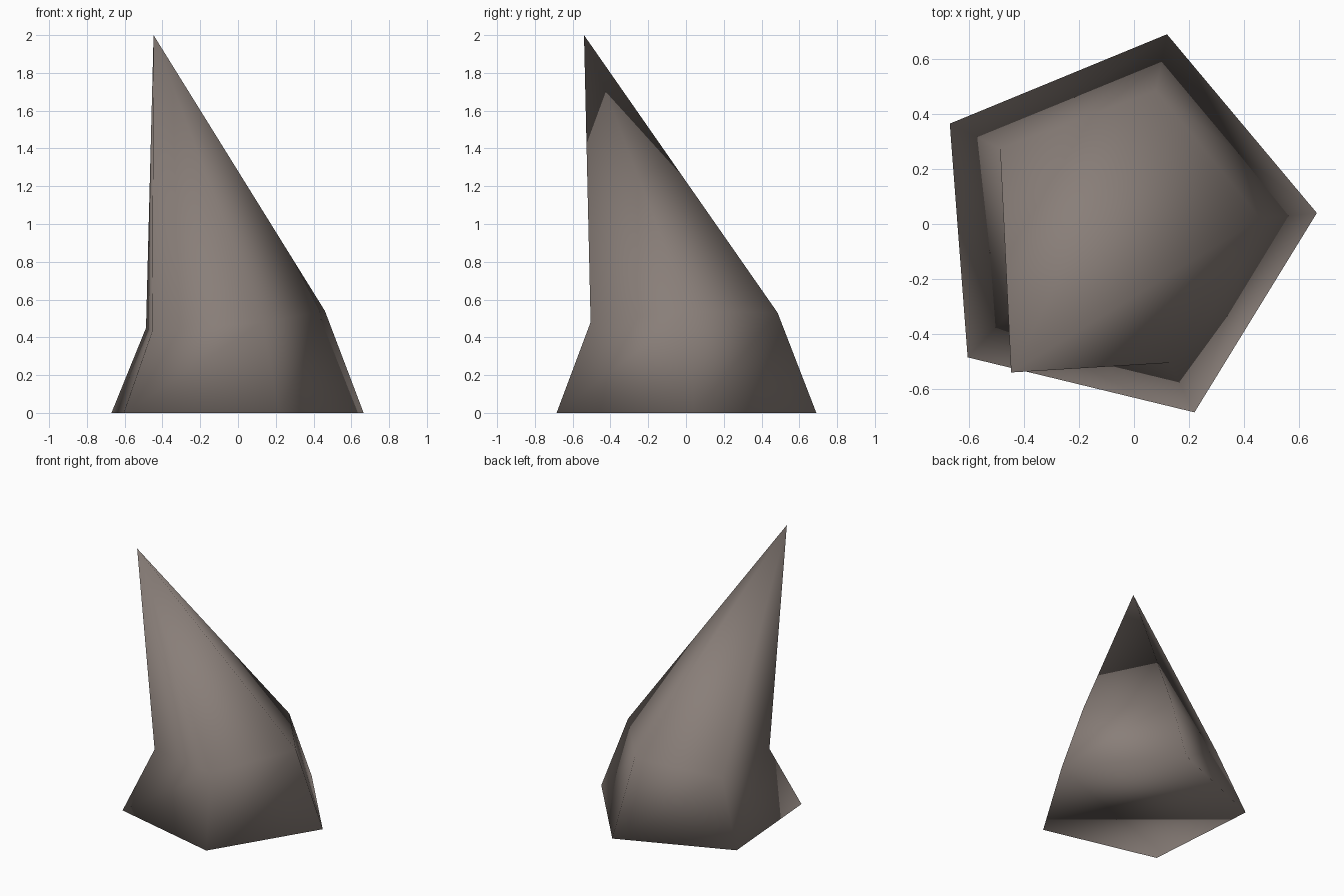
import bpy
import bmesh
from mathutils import Vector

cube = bpy.data.objects.get("Cube")
if cube:
    bpy.data.objects.remove(cube, do_unlink=True)


def make_material(name, colour):
    mat = bpy.data.materials.new(name)
    mat.use_nodes = True
    mat.diffuse_color = colour
    shader = next(n for n in mat.node_tree.nodes if n.type == "BSDF_PRINCIPLED")
    shader.inputs["Base Color"].default_value = colour
    shader.inputs["Roughness"].default_value = 0.9
    return mat


# Five-sided outlines: the wide foot and the narrower shoulder, anticlockwise
foot = [(0.665, 0.04, 0), (0.12, 0.69, 0), (-0.67, 0.365, 0),
        (-0.605, -0.485, 0), (0.22, -0.685, 0)]
shoulder = [(0.46, 0.02, 0.54), (0.08, 0.485, 0.53), (-0.487, 0.275, 0.45),
            (-0.455, -0.325, 0.43), (0.128, -0.505, 0.48)]
tip = Vector((-0.447, -0.54, 2))


def build_spike(name, rings, apex, material):
    """Skin the rings, close the underside and draw the top to one point."""
    bm = bmesh.new()
    loops = [[bm.verts.new(p) for p in ring] for ring in rings]
    top = bm.verts.new(apex)
    count = len(loops[0])
    bm.faces.new(reversed(loops[0]))
    for i in range(count):
        j = (i + 1) % count
        for low, high in zip(loops, loops[1:]):
            bm.faces.new((low[i], low[j], high[j], high[i]))
        bm.faces.new((loops[-1][i], loops[-1][j], top))
    bmesh.ops.recalc_face_normals(bm, faces=bm.faces)
    for face in bm.faces:
        face.smooth = True
    mesh = bpy.data.meshes.new(name)
    bm.to_mesh(mesh)
    bm.free()
    mesh.materials.append(material)
    obj = bpy.data.objects.new(name, mesh)
    bpy.context.collection.objects.link(obj)
    return obj


# Leaning rock spike
stone = make_material("brown grey stone", (0.25, 0.21, 0.19, 1))
build_spike("rock_spike", [foot, shoulder], tip, stone)
